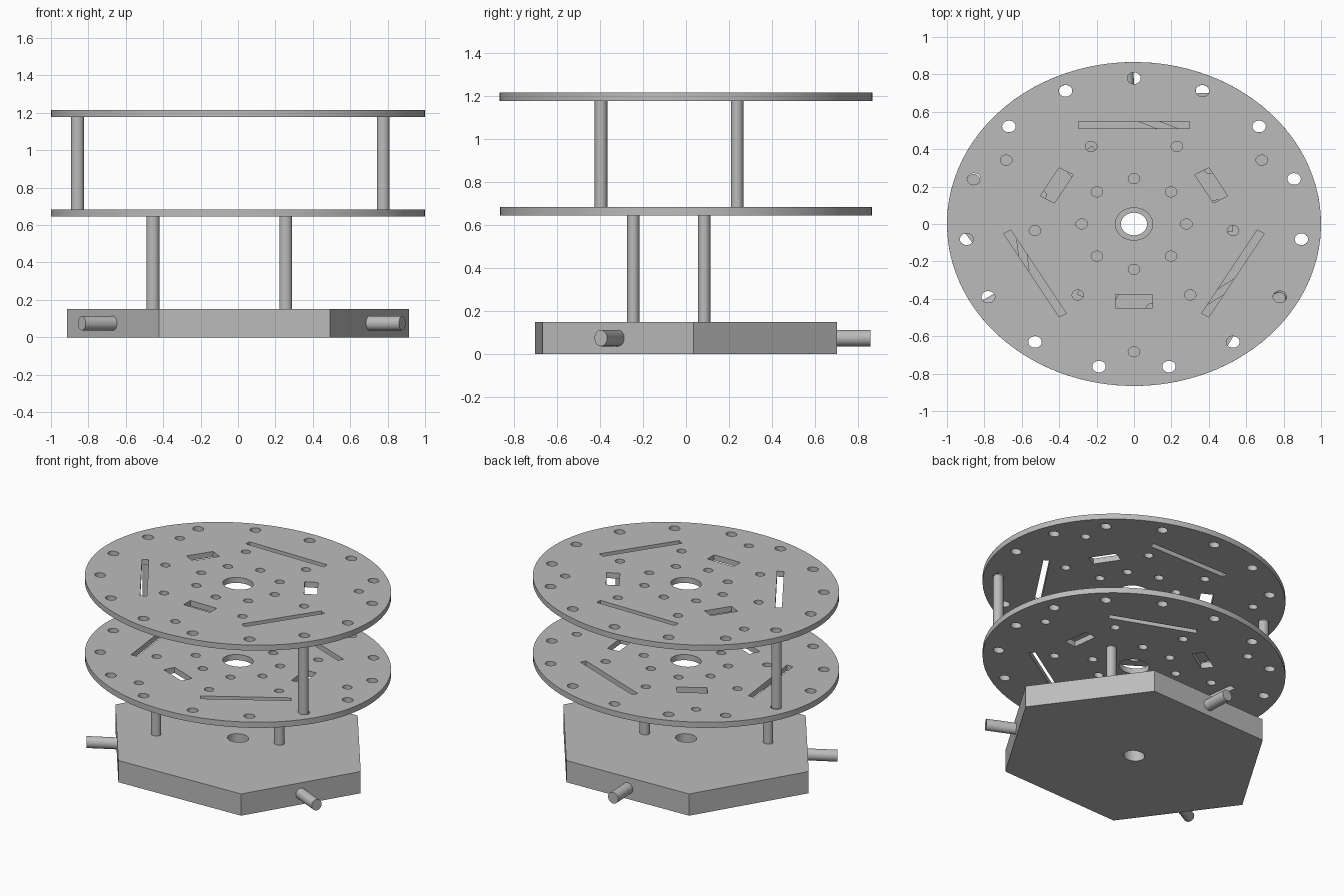
import bpy, bmesh
from math import sin, cos, radians, pi
from mathutils import Matrix, Vector

if "Cube" in bpy.data.objects:
    bpy.data.objects.remove(bpy.data.objects["Cube"])

SQUASH = Matrix.Scale(0.866, 4, (0, 1, 0))   # whole robot is narrower front to back

grey = bpy.data.materials.new("plain grey")
grey.use_nodes = True
grey.diffuse_color = (0.5, 0.5, 0.5, 1)
grey.node_tree.nodes["Principled BSDF"].inputs["Base Color"].default_value = (0.5, 0.5, 0.5, 1)


def polar(r, deg):
    return Vector((r * cos(radians(deg)), r * sin(radians(deg)), 0))


def circle(r, n, center=Vector((0, 0, 0)), phase=0):
    return [center + polar(r, phase + 360 * i / n) for i in range(n)]


def slot(r, deg, half_w, half_h):
    """Rectangle at radius r, its long side across the radius."""
    turn = Matrix.Rotation(radians(deg), 4, 'Z')
    corners = ((-1, -1), (1, -1), (1, 1), (-1, 1))
    return [turn @ Vector((r + a * half_h, b * half_w, 0)) for a, b in corners]


def finish(obj):
    obj.data.materials.clear()
    obj.data.materials.append(grey)
    bpy.ops.object.select_all(action='DESELECT')
    obj.select_set(True)
    bpy.context.view_layer.objects.active = obj
    bpy.ops.object.shade_smooth_by_angle(angle=radians(30))


def plate(name, loops, z0, z1, turn=0):
    """Flat plate: first loop is the outline, the others are holes."""
    curve = bpy.data.curves.new(name, 'CURVE')
    curve.dimensions = '2D'
    curve.fill_mode = 'BOTH'
    curve.extrude = (z1 - z0) / 2
    place = SQUASH @ Matrix.Rotation(radians(turn), 4, 'Z')
    for loop in loops:
        spline = curve.splines.new('POLY')
        spline.points.add(len(loop) - 1)
        spline.use_cyclic_u = True
        for point, co in zip(spline.points, loop):
            point.co = (*(place @ co), 1)
    obj = bpy.data.objects.new(name, curve)
    bpy.context.collection.objects.link(obj)
    bpy.ops.object.select_all(action='DESELECT')
    obj.select_set(True)
    bpy.context.view_layer.objects.active = obj
    bpy.ops.object.convert(target='MESH')
    obj = bpy.context.view_layer.objects.active
    bm = bmesh.new()
    bm.from_mesh(obj.data)
    bmesh.ops.remove_doubles(bm, verts=bm.verts, dist=1e-5)
    bmesh.ops.recalc_face_normals(bm, faces=bm.faces)
    bmesh.ops.translate(bm, verts=bm.verts, vec=(0, 0, (z0 + z1) / 2))
    bm.to_mesh(obj.data)
    bm.free()
    finish(obj)


def rod(name, radius, length, matrix):
    """Cylinder along local z, centred, placed by matrix."""
    bm = bmesh.new()
    bmesh.ops.create_cone(bm, cap_ends=True, segments=32, radius1=radius,
                          radius2=radius, depth=length, matrix=matrix)
    mesh = bpy.data.meshes.new(name)
    bm.to_mesh(mesh)
    bm.free()
    obj = bpy.data.objects.new(name, mesh)
    bpy.context.collection.objects.link(obj)
    finish(obj)


def post(name, x, y, z0, z1):
    rod(name, 0.034, z1 - z0, Matrix.Translation((x, y, (z0 + z1) / 2)) @ SQUASH)


# Hole pattern shared by both decks
deck = [circle(1, 96), circle(0.1, 32)]
deck += [circle(0.036, 24, polar(0.9, 90 + 24 * i)) for i in range(15)]
deck += [circle(0.031, 24, polar(0.28, 45 * i)) for i in range(8)]
for arm in (30, 150, 270):
    deck.append(slot(0.611, arm + 180, 0.297, 0.022))
    deck.append(slot(0.477, arm, 0.1, 0.043))
    deck.append(circle(0.031, 24, polar(0.789, arm)))
    deck += [circle(0.031, 24, polar(0.531, arm + side * 34.4)) for side in (-1, 1)]

# Hexagonal base with centre hole
plate("hexagon_base", [circle(0.914, 6, phase=2.5), circle(0.07, 32)], 0, 0.15)

# Round decks, the lower one turned by one hole
plate("lower_deck", deck, 0.645, 0.684, turn=-24)
plate("upper_deck", deck, 1.178, 1.216)

# Axle pegs on every second side of the base
for i, angle in enumerate((92.5, 212.5, 332.5)):
    matrix = (Matrix.Translation((0, 0, 0.075)) @ SQUASH
              @ Matrix.Rotation(radians(angle), 4, 'Z')
              @ Matrix.Translation((0.88, 0, 0)) @ Matrix.Rotation(pi / 2, 4, 'Y'))
    rod(f"axle_peg_{i + 1}", 0.038, 0.22, matrix)

# Support posts
post("lower_post_right", -0.455, -0.245, 0.15, 0.645)
post("lower_post_left", 0.255, 0.085, 0.15, 0.645)
post("upper_post_right", -0.858, 0.238, 0.684, 1.178)
post("upper_post_left", 0.776, -0.395, 0.684, 1.178)
